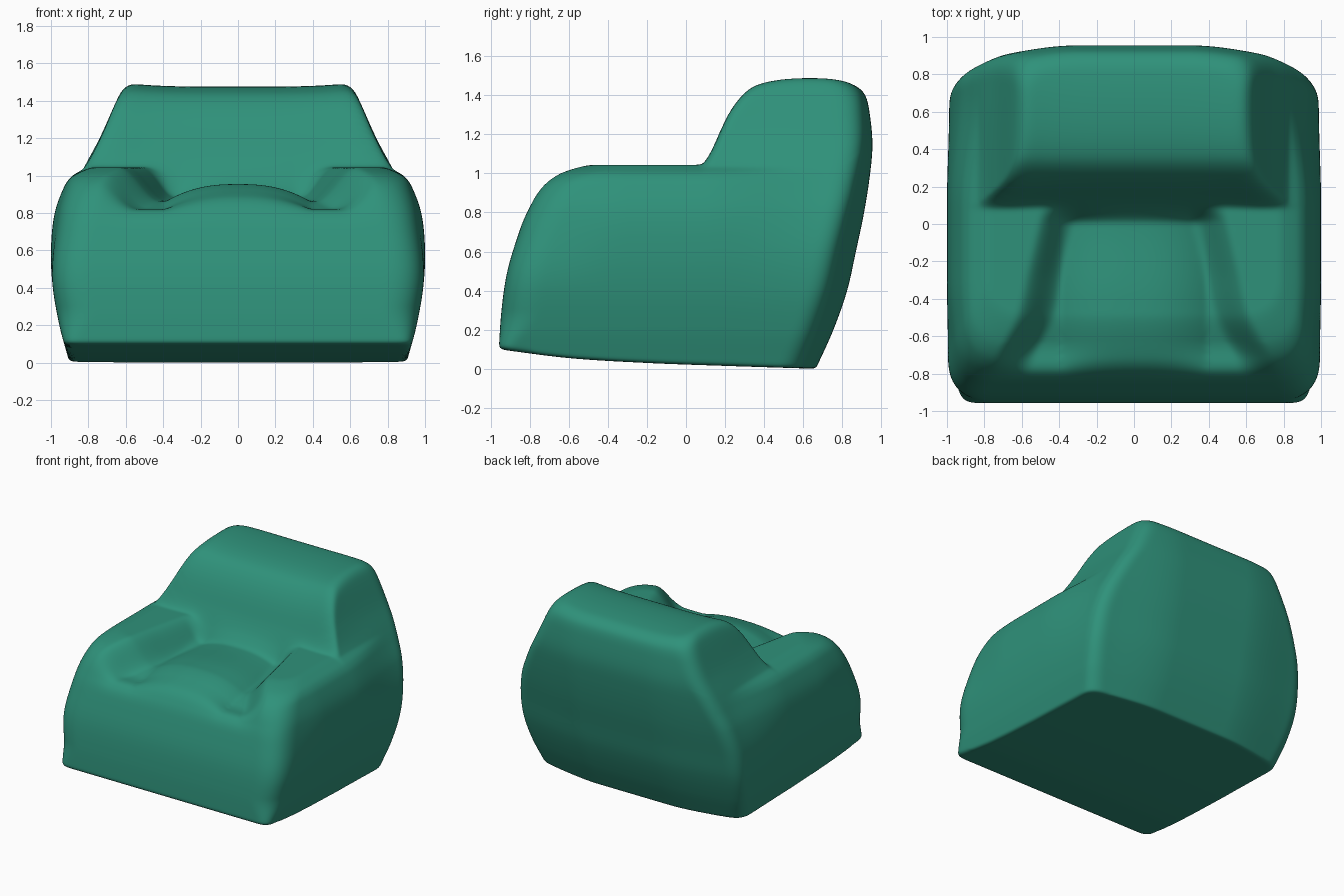
import bpy, bmesh, math
from mathutils import Vector

if "Cube" in bpy.data.objects:
    bpy.data.objects.remove(bpy.data.objects["Cube"])

# Soft one-piece armchair: a cube is shrink-wrapped onto a blended solid
# described by its front, side and top profiles, then the seat is pressed in.

def curve(points):
    """Smooth 1D profile through (t, value) points, clamped at both ends."""
    n = len(points)
    def slope(i):
        a, b = points[max(i - 1, 0)], points[min(i + 1, n - 1)]
        return (b[1] - a[1]) / (b[0] - a[0])
    m = [slope(i) for i in range(n)]
    def f(t):
        if t <= points[0][0]:
            return points[0][1]
        for i in range(n - 1):
            t1, v1 = points[i + 1]
            if t < t1:
                t0, v0 = points[i]
                d = t1 - t0
                s = (t - t0) / d
                r = 1 - s
                return (v0 * (1 + 2 * s) * r * r + v1 * s * s * (3 - 2 * s)
                        + d * s * r * (m[i] * r - m[i + 1] * s))
        return points[-1][1]
    return f

def step(a, b, t):
    t = min(max((t - a) / (b - a), 0), 1)
    return t * t * (3 - 2 * t)

def smax(a, b, k):
    h = max(k - abs(a - b), 0) / k
    return max(a, b) + h * h * k / 4

# Half width at the arms and at the rear, front and rear outlines by height
arm_width = curve([(0, .90), (.05, .915), (.2, .955), (.4, .99), (.6, 1.0), (.8, .98),
                   (.95, .925), (1.0, .885), (1.04, .825), (1.2, .735), (1.4, .65), (1.48, .61)])
rear_width = curve([(0, .90), (.05, .915), (.2, .955), (.4, .985), (.6, .98), (.8, .935),
                    (.95, .87), (1.05, .82), (1.2, .74), (1.4, .65), (1.48, .61)])
front_y = curve([(.08, -.96), (.3, -.945), (.5, -.915), (.7, -.855), (.8, -.815),
                 (.93, -.74), (1.0, -.65), (1.06, -.5)])
rear_y = curve([(0, .665), (.2, .755), (.4, .825), (.6, .87), (.8, .912), (1.0, .943),
                (1.15, .955), (1.3, .942), (1.4, .92), (1.48, .87)])
# Underside, backrest profile and seat groove by depth
under_z = curve([(-.96, .10), (-.6, .055), (-.2, .03), (.2, .015), (.67, .0)])
back_z = curve([(.03, .80), (.09, 1.0), (.15, 1.14), (.2, 1.26), (.25, 1.345), (.3, 1.405),
                (.36, 1.445), (.5, 1.475), (.7, 1.48), (.9, 1.46)])
groove_x = curve([(-.8, .55), (-.7, .52), (-.5, .42), (-.25, .36), (0, .30), (.1, .28)])

def top_z(ax, y):
    back = back_z(y) + .02 * (min(ax, .65) / .6) ** 4 - .005
    return smax(1.045, back, .07)

def seat_drop(ax, y):
    """How far the seat and grooves lie below the arms."""
    seat = .09 + .095 * min(ax / .39, 1) ** 2.5 + .02 * step(-.4, 0, y)
    rise = step(0, .22, ax - groove_x(y))
    return seat * (1 - rise) * (1 - step(.0, .13, y)) * step(-1.0, -.62, y)

def solid(x, y, z):
    ax = abs(x)
    t = step(.1, .7, y)
    side = ax - arm_width(z) * (1 - t) - rear_width(z) * t
    side += .035 * step(-.3, -.85, y) * step(.4, .8, z)
    front = front_y(z) - y
    rear = y - rear_y(z) + .11 * step(.3, 1.15, ax)
    d = smax(smax(side, front, .06 + .14 * step(.05, .3, z)), rear, .11)
    d = smax(d, z - top_z(ax, y), .06)
    return smax(d, under_z(y) - z, .015)

bm = bmesh.new()
bmesh.ops.create_cube(bm, size=2)
bmesh.ops.subdivide_edges(bm, edges=bm.edges[:], cuts=67, use_grid_fill=True)
centre = Vector((0, .15, .5))
for v in bm.verts:
    ray = Vector((v.co.x * .93, v.co.y * .85 - .1, v.co.z * .62))
    ray.normalize()
    lo, hi = .2, 1.8
    for _ in range(15):
        mid = (lo + hi) / 2
        p = centre + ray * mid
        if solid(p.x, p.y, p.z) < 0:
            lo = mid
        else:
            hi = mid
    v.co = centre + ray * lo
# Press the seat in between the arms
for v in bm.verts:
    v.co.z -= seat_drop(abs(v.co.x), v.co.y) * step(.70, 1.03, v.co.z)
for f in bm.faces:
    f.smooth = True
bmesh.ops.recalc_face_normals(bm, faces=bm.faces[:])
# Stand it on the floor
low = min(v.co.z for v in bm.verts)
bmesh.ops.translate(bm, vec=(0, 0, -low), verts=bm.verts[:])

mesh = bpy.data.meshes.new("armchair")
bm.to_mesh(mesh)
bm.free()
chair = bpy.data.objects.new("armchair", mesh)
bpy.context.collection.objects.link(chair)

green = bpy.data.materials.new("teal green fabric")
green.diffuse_color = (.028, .285, .195, 1)
green.use_nodes = True
green.node_tree.nodes["Principled BSDF"].inputs["Base Color"].default_value = green.diffuse_color
mesh.materials.append(green)

sub = chair.modifiers.new("soften", 'SUBSURF')
sub.levels = sub.render_levels = 1
